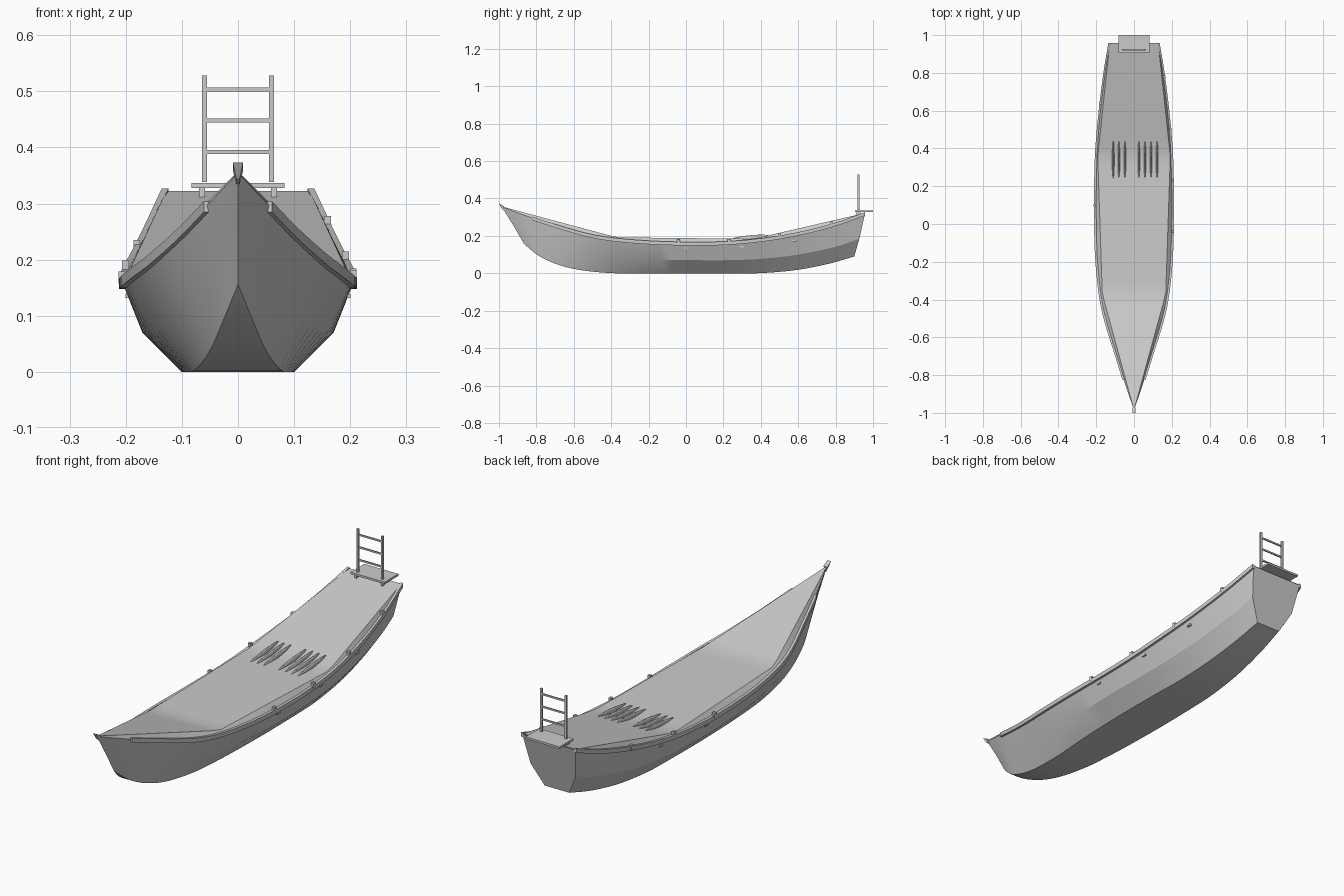
import bpy, bmesh
from mathutils import Vector

if "Cube" in bpy.data.objects:
    bpy.data.objects.remove(bpy.data.objects["Cube"])

N = 40


def curve(pts, n=N):
    """Catmull-Rom samples through a few (half-width, y, z) points."""
    p = [Vector(q) for q in pts]
    p = [2 * p[0] - p[1]] + p + [2 * p[-1] - p[-2]]
    out = []
    for i in range(n + 1):
        t = i / n * (len(p) - 3)
        k = min(int(t), len(p) - 4)
        t -= k
        a, b, c, d = p[k:k + 4]
        out.append(0.5 * (2 * b + (c - a) * t + (2 * a - 5 * b + 4 * c - d) * t**2
                          + (3 * b - a - 3 * c + d) * t**3))
    return out


def mirror_x(v):
    return Vector((-v.x, v.y, v.z))


def loft(name, rows, closed=False, caps=(), smooth=True):
    """Skin a list of equal-length rows of points."""
    bm = bmesh.new()
    vs = [[bm.verts.new(p) for p in r] for r in rows]
    m = len(rows[0])
    for a, b in zip(vs, vs[1:]):
        for j in range(m if closed else m - 1):
            bm.faces.new((a[j], a[(j + 1) % m], b[(j + 1) % m], b[j]))
    for i in caps:
        bm.faces.new(vs[i])
    bmesh.ops.remove_doubles(bm, verts=bm.verts, dist=0.0004)
    bmesh.ops.recalc_face_normals(bm, faces=bm.faces)
    me = bpy.data.meshes.new(name)
    bm.to_mesh(me)
    bm.free()
    ob = bpy.data.objects.new(name, me)
    bpy.context.collection.objects.link(ob)
    if smooth:
        bpy.ops.object.select_all(action='DESELECT')
        bpy.context.view_layer.objects.active = ob
        ob.select_set(True)
        bpy.ops.object.shade_smooth_by_angle(angle=0.35)
    return ob


def box(name, center, size):
    bpy.ops.mesh.primitive_cube_add(size=1, location=center)
    ob = bpy.context.object
    ob.name = name
    ob.scale = size
    return ob


# Long hull lines: sheer, chine and bottom edge (half-width, y, z)
sheer = curve([(0, -.985, .355), (.05, -.84, .302), (.1, -.68, .25), (.15, -.52, .205),
               (.18, -.38, .182), (.2, -.18, .166), (.206, .04, .16), (.205, .22, .164),
               (.199, .4, .18), (.181, .6, .213), (.156, .8, .264), (.13, .957, .32)])
chine = curve([(0, -.92, .25), (.035, -.82, .19), (.07, -.7, .14), (.105, -.56, .106),
               (.135, -.4, .083), (.16, -.19, .072), (.17, .04, .07), (.168, .22, .07),
               (.161, .4, .077), (.147, .6, .1), (.127, .8, .142), (.11, .927, .185)])
keel = curve([(0, -.865, .156), (.025, -.79, .095), (.045, -.69, .048), (.063, -.57, .018),
              (.08, -.4, .001), (.094, -.2, 0), (.1, .03, 0), (.099, .22, 0),
              (.095, .38, 0), (.085, .58, .016), (.072, .76, .05), (.06, .9, .09)])
for v in keel:
    v.z = max(v.z, 0)

# Hull with flat bottom, two side strakes and a raked transom
rows = [[s, c, k, mirror_x(k), mirror_x(c), mirror_x(s)]
        for s, c, k in zip(sheer, chine, keel)]
loft("hull", rows, caps=(-1,))

# Deck in three flat panels, joined to the sheer along its edges
kinks = [(0, -.985, .357), (.168, -.37, .192), (.192, .36, .184), (.128, .957, .322)]


def deck_edge(y):
    for a, b in zip(kinks, kinks[1:]):
        if y <= b[1] + 1e-6:
            t = (y - a[1]) / (b[1] - a[1])
            return Vector((a[0] + (b[0] - a[0]) * t, y, a[2] + (b[2] - a[2]) * t))
    return Vector(kinks[-1])


rows = []
for s in sheer:
    e = deck_edge(s.y)
    e.x = min(e.x, s.x)
    rows.append([s, e, mirror_x(e), mirror_x(s)])
loft("deck", rows)

# Rub rails along both sheers
for side, label in ((1, "right"), (-1, "left")):
    rail = []
    for s in sheer[4:]:
        rail.append([Vector((side * (s.x + dx), s.y, s.z + dz)) for dx, dz in
                     ((-.006, -.012), (.006, -.012), (.006, .007), (-.006, .007))])
    loft("rub_rail_" + label, rail, closed=True, caps=(0, -1))

# Stem head at the bow
loft("stem_head", [[Vector((x * w, y, z)) for x, y, z in
                    ((-1, -.972, z0), (1, -.972, z0), (1, y1, z1), (-1, y1, z1))]
                   for w, z0, y1, z1 in ((.003, .335, -.985, .345), (.009, .358, -1, .373))],
     closed=True, caps=(0, -1), smooth=False)


def at(line, y):
    return min(line, key=lambda v: abs(v.y - y))


# Gunwale pegs and small lugs on the hull sides, staggered left and right
for side, ys in ((1, (-.04, .23, .5, .78)), (-1, (.1, .37, .64))):
    for y in ys:
        s = at(sheer, y)
        box("gunwale_peg", (side * (s.x + .001), y, s.z + .008), (.012, .014, .022))
for side, ys in ((1, (0, .3, .58)), (-1, (.14, .44))):
    for y in ys:
        p = at(sheer, y).lerp(at(chine, y), .28)
        box("side_lug", (side * p.x, y, p.z), (.01, .02, .008))

# Slender slats half sunk in the deck at the aft kink
for x in (-.11, -.08, -.048, .026, .058, .09, .122):
    bpy.ops.mesh.primitive_uv_sphere_add(segments=12, ring_count=8,
                                         location=(x, .34, .19), rotation=(.1, 0, 0))
    bpy.context.object.name = "deck_slat"
    bpy.context.object.scale = (.006, .105, .013)

# Stern platform with ladder rack
box("stern_platform", (0, .952, .3325), (.166, .096, .009))
for x in (-.06, .06):
    box("ladder_post", (x, .922, .433), (.009, .009, .19))
    box("platform_foot", (x * 1.07, .922, .322), (.01, .02, .02))
for z in (.392, .448, .503):
    box("ladder_rung", (0, .922, z), (.115, .006, .007))
